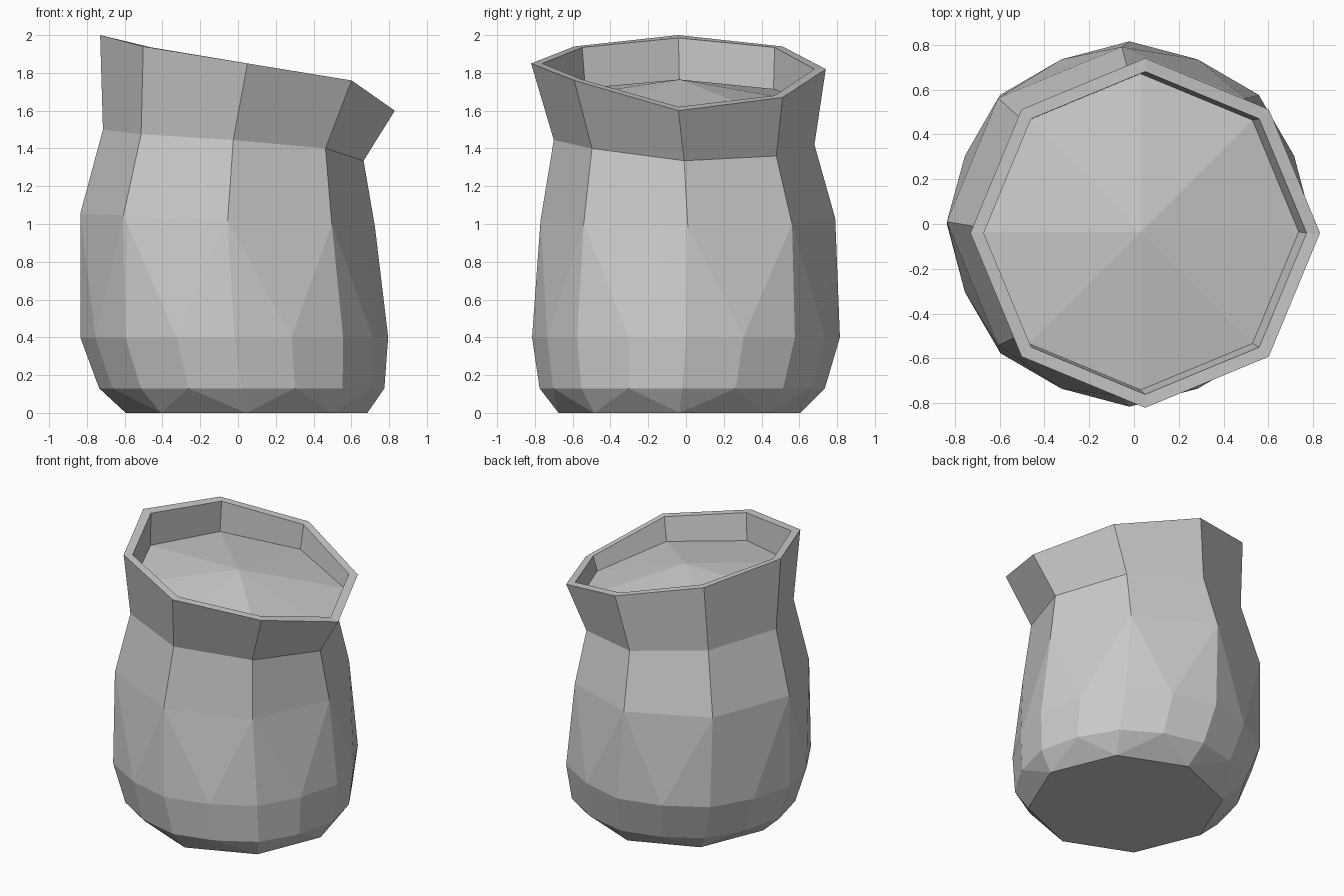
import bpy, bmesh, math

if "Cube" in bpy.data.objects:
    bpy.data.objects.remove(bpy.data.objects["Cube"])

def ring(bm, cx, cy, r, zs, n=8, r_odd=None):
    """Polygon loop starting at +x, counter-clockwise; zs is one height or one per corner."""
    out = []
    for i in range(n):
        a = 2 * math.pi * i / n
        rad = r_odd if (r_odd and i % 2) else r
        z = zs[i] if isinstance(zs, (list, tuple)) else zs
        out.append(bm.verts.new((cx + rad * math.cos(a), cy + rad * math.sin(a), z)))
    return out

def bridge(bm, a, b):
    """Quads between equal loops, triangles between an 8 and a 16 loop."""
    n = len(a)
    if len(b) < n:
        return bridge(bm, b, a)
    for i in range(n):
        j = (i + 1) % n
        if len(b) == n:
            bm.faces.new((a[i], a[j], b[j], b[i]))
        else:
            p, m, q = b[2 * i], b[2 * i + 1], b[(2 * i + 2) % len(b)]
            for f in ((a[i], p, m), (a[i], m, a[j]), (a[j], m, q)):
                bm.faces.new(f)

def finish(bm, name):
    bmesh.ops.recalc_face_normals(bm, faces=bm.faces)
    me = bpy.data.meshes.new(name)
    bm.to_mesh(me)
    bm.free()
    bpy.context.collection.objects.link(bpy.data.objects.new(name, me))

rim_z = [1.60, 1.67, 1.82, 1.94, 2.0, 1.94, 1.85, 1.76]
inner_z = [1.62, 1.68, 1.82, 1.935, 1.985, 1.935, 1.85, 1.765]
neck_z = [1.335, 1.36, 1.42, 1.475, 1.50, 1.475, 1.445, 1.40]
mid_z = [0.985, 1.0, 1.03, 1.045, 1.055, 1.045, 1.02, 1.0]
fill_z = [1.52, 1.57, 1.64, 1.715, 1.75, 1.72, 1.66, 1.60]
fill = (0.03, -0.035, 0.705, fill_z)

# Jug: leaning faceted body, neck, tilted rim and inner wall
bm = bmesh.new()
loops = [
    ring(bm, 0.045, -0.035, 0.64, 0.0),
    ring(bm, 0.02, -0.02, 0.755, 0.13, 16, 0.74),
    ring(bm, -0.02, 0.0, 0.815, 0.40, 16, 0.795),
    ring(bm, -0.055, 0.01, 0.78, mid_z),
    ring(bm, -0.025, -0.01, 0.69, neck_z),
    ring(bm, 0.05, -0.04, 0.78, rim_z),
    ring(bm, 0.05, -0.04, 0.72, inner_z),
    ring(bm, *fill),
]
bm.faces.new(loops[0])
for lo, hi in zip(loops, loops[1:]):
    bridge(bm, lo, hi)
finish(bm, "jug")

# Contents: shallow raised fan closing the mouth
bm = bmesh.new()
edge = ring(bm, *fill)
apex = bm.verts.new((0.03, -0.035, 1.765))
for i in range(8):
    bm.faces.new((edge[i], edge[(i + 1) % 8], apex))
for f in bm.faces:
    f.normal_update()
finish(bm, "contents")
